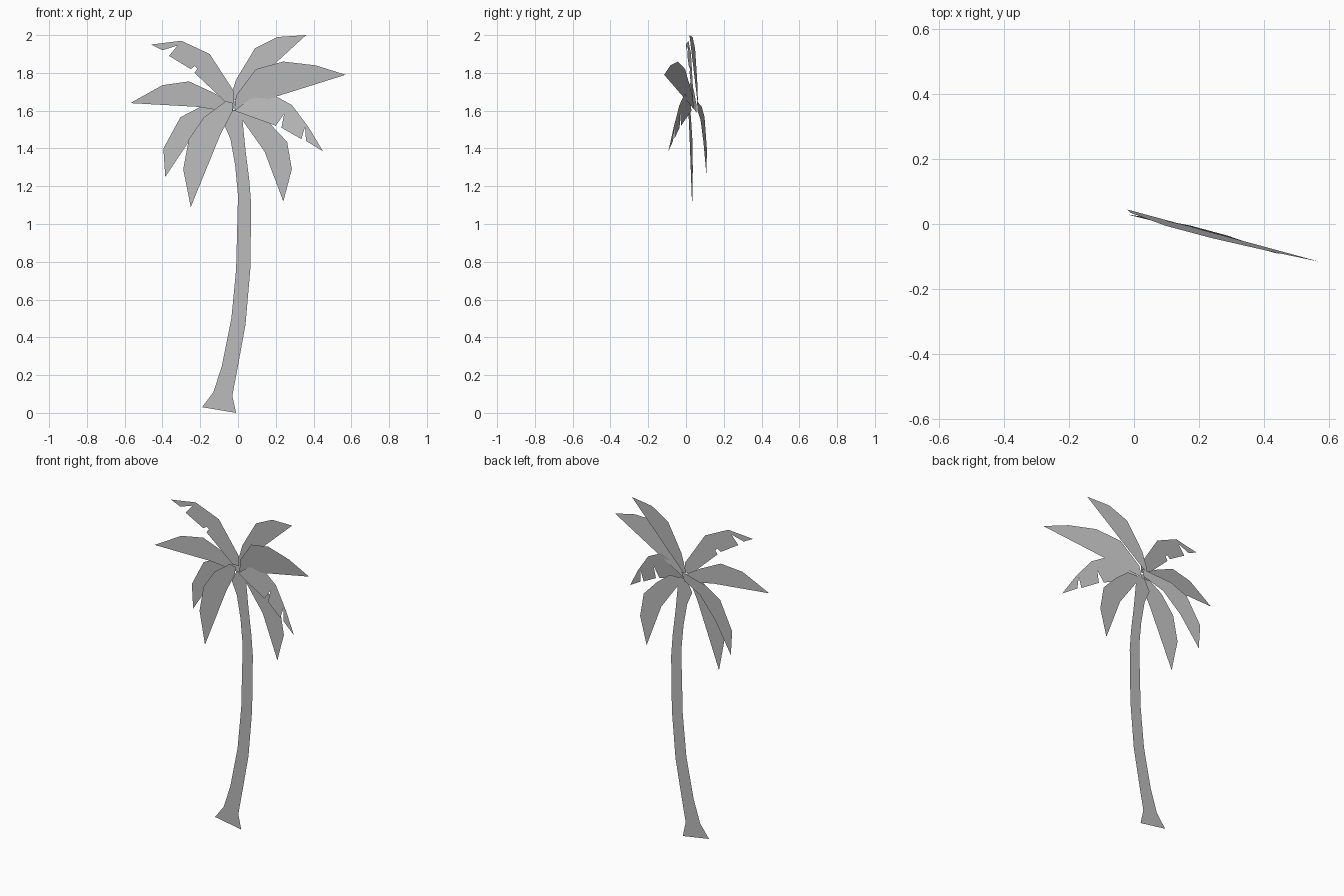
import bpy
import bmesh

# Remove the default cube
cube = bpy.data.objects.get("Cube")
if cube:
    bpy.data.objects.remove(cube, do_unlink=True)

CROWN_Z = 1.6      # height where all fronds meet
TRUNK_Y = 0.046    # depth of the flat trunk


def make_material(name, colour):
    material = bpy.data.materials.new(name)
    material.use_nodes = True
    material.diffuse_color = colour
    shader = material.node_tree.nodes["Principled BSDF"]
    shader.inputs["Base Color"].default_value = colour
    return material


grey = make_material("plain_grey", (0.5, 0.5, 0.5, 1))


def finish(name, bm):
    """Turn the bmesh into a named object with the shared material."""
    bmesh.ops.recalc_face_normals(bm, faces=bm.faces)
    for face in bm.faces:
        if face.normal.y > 0:
            face.normal_flip()
    mesh = bpy.data.meshes.new(name)
    bm.to_mesh(mesh)
    bm.free()
    mesh.materials.append(grey)
    obj = bpy.data.objects.new(name, mesh)
    bpy.context.collection.objects.link(obj)
    return obj


def make_frond(name, depth, swing, tilt, upper, lower):
    """Flat leaf: upper edge runs base to tip, lower edge runs tip to base.

    Points are (x, height above the crown). The leaf lies in a plane whose
    depth changes by swing along x and by tilt along the height.
    """
    bm = bmesh.new()
    corners = [
        bm.verts.new((x, depth + swing * x + tilt * h, CROWN_Z + h))
        for x, h in upper + lower
    ]
    face = bm.faces.new(corners)
    bmesh.ops.triangulate(bm, faces=[face], ngon_method="EAR_CLIP")
    return finish(name, bm)


def make_trunk(name, rungs):
    """Flat curved strip; each rung is (left x, left z, right x, right z)."""
    bm = bmesh.new()
    previous = None
    for left_x, left_z, right_x, right_z in rungs:
        pair = (bm.verts.new((left_x, TRUNK_Y, left_z)),
                bm.verts.new((right_x, TRUNK_Y, right_z)))
        if previous:
            bm.faces.new((previous[0], previous[1], pair[1], pair[0]))
        previous = pair
    return finish(name, bm)


# Trunk with flared foot, leaning and bending back at the top
make_trunk("trunk", [
    (-.19, .03, -.01, 0), (-.13, .11, -.03, .09), (-.085, .25, 0, .25),
    (-.035, .5, .04, .47), (-.01, .76, .065, .76), (0, 1.15, .07, 1.1),
    (-.015, 1.31, .06, 1.23), (-.04, 1.45, .04, 1.39),
    (-.075, 1.53, .025, 1.54), (-.04, 1.6, .01, 1.61),
])

# Whole fronds
make_frond("frond_top", .058, -.11, 0,
           upper=[(-.04, .04), (-.04, .07), (-.01, .165), (.09, .33), (.21, .39)],
           lower=[(.36, .4), (.25, .31), (.1, .22), (-.01, .06)])
make_frond("frond_side", .058, .11, 0,
           upper=[(-.02, .03), (-.13, .095), (-.26, .155), (-.4, .135)],
           lower=[(-.57, .04), (-.31, .04), (-.21, .02), (-.03, -.01)])
make_frond("frond_back", .057, -.135, 0,
           upper=[(-.01, .05), (-.2, .02), (-.305, -.035), (-.395, -.2)],
           lower=[(-.385, -.35), (-.265, -.17), (-.15, -.05), (-.03, 0)])

# Torn fronds: the lower edge has two notches
make_frond("torn_frond_high", .04, .09, 0,
           upper=[(-.02, .04), (-.02, .1), (-.15, .3), (-.3, .37)],
           lower=[(-.46, .35), (-.4, .32), (-.32, .345), (-.365, .29),
                  (-.25, .22), (-.185, .27), (-.23, .2), (-.06, .04)])
make_frond("torn_frond_front", .04, -.24, -.1,
           upper=[(-.02, .005), (-.01, .08), (.095, .22), (.24, .26), (.41, .24)],
           lower=[(.57, .19), (.44, .16), (.415, .22), (.41, .15), (.29, .13),
                  (.255, .23), (.235, .11), (.085, .05)])
make_frond("torn_frond_side", .025, -.22, .09,
           upper=[(-.02, 0), (.06, .06), (.175, .09), (.285, .03), (.375, -.09)],
           lower=[(.45, -.215), (.36, -.16), (.355, -.085), (.335, -.15),
                  (.23, -.09), (.245, -.015), (.2, -.08)])
make_frond("torn_frond_low", .044, 0, 0,
           upper=[(-.01, 0), (.08, 0), (.17, -.07), (.26, -.165), (.285, -.31)],
           lower=[(.24, -.48), (.195, -.35), (.25, -.305), (.185, -.335),
                  (.17, -.23), (.23, -.175), (.14, -.215), (.03, -.06)])
make_frond("torn_frond_near", .01, -.09, 0,
           upper=[(-.025, .04), (-.065, .05), (-.18, -.035), (-.26, -.15),
                  (-.29, -.31)],
           lower=[(-.25, -.51), (-.24, -.365), (-.25, -.305), (-.22, -.39),
                  (-.14, -.215), (-.215, -.165), (-.11, -.16), (-.03, -.005)])
